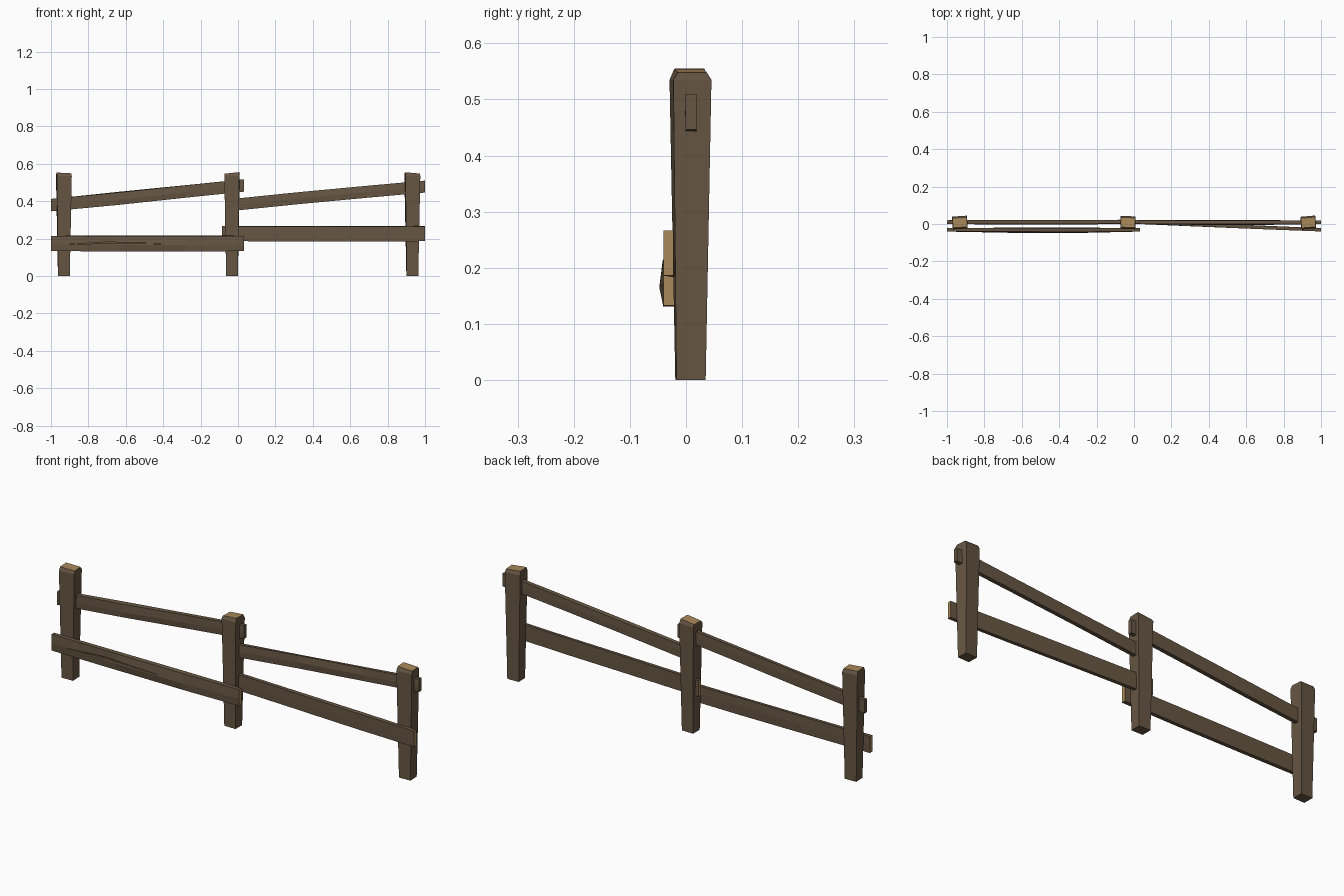
import bpy, bmesh, math, random
from mathutils import Vector

if "Cube" in bpy.data.objects:
    bpy.data.objects.remove(bpy.data.objects["Cube"])

random.seed(4)


def material(name, rgb):
    m = bpy.data.materials.new(name)
    m.diffuse_color = (*rgb, 1)
    m.use_nodes = True
    m.node_tree.nodes["Principled BSDF"].inputs["Base Color"].default_value = m.diffuse_color
    return m


BARK = material("weathered_brown", (0.135, 0.093, 0.056))
CUT = material("cut_wood_tan", (0.40, 0.25, 0.105))


def loft(name, rings, tan_caps=(False, False)):
    """Skin a list of matching rings and close both ends."""
    bm = bmesh.new()
    vs = [[bm.verts.new(p) for p in ring] for ring in rings]
    n = len(vs[0])
    for a, b in zip(vs, vs[1:]):
        for i in range(n):
            j = (i + 1) % n
            bm.faces.new((a[i], a[j], b[j], b[i]))
    for ring, tan in zip((vs[0], vs[-1]), tan_caps):
        bm.faces.new(ring).material_index = int(tan)
    bmesh.ops.recalc_face_normals(bm, faces=bm.faces)
    me = bpy.data.meshes.new(name)
    bm.to_mesh(me)
    bm.free()
    me.materials.append(BARK)
    me.materials.append(CUT)
    ob = bpy.data.objects.new(name, me)
    bpy.context.collection.objects.link(ob)
    return ob


# posts: tapered square timber, a little twisted, bevelled at the head
def post(name, x, twist, slope):
    rings = []
    # z, half width, half depth, centre y
    for z, w, d, cy in ((0, .031, .026, .008), (.535, .040, .034, .008),
                        (.551, .038, .026, .008)):
        a = math.radians(twist) * (1 if z else .4)
        ring = []
        for sx, sy in ((-1, -1), (1, -1), (1, 1), (-1, 1)):
            px, py = sx * w, sy * d
            dz = slope * sx if z > .54 else 0
            ring.append((x + px * math.cos(a) - py * math.sin(a),
                         cy + px * math.sin(a) + py * math.cos(a), z + dz))
        rings.append(ring)
    loft(name, rings, (False, True))


post("left_post", -.931, 4, -.002)
post("middle_post", -.032, -2, .004)
post("right_post", .932, 5, -.003)


# rails: slightly uneven planks with a ridge along the front
def rail(name, start, end, height, thick, bulge, tan):
    rings = []
    a, b = Vector(start), Vector(end)
    for t in (0, .35, .7, 1):
        c = a.lerp(b, t)
        mid = 0 < t < 1
        j = random.uniform(-.003, .003) if mid else 0
        h, d = height / 2, thick / 2
        ridge = bulge if mid else 0
        rings.append([(c.x, c.y - d, c.z - h + j),
                      (c.x, c.y - d - ridge, c.z - .1 * h + 2 * j),
                      (c.x, c.y - d + j / 2, c.z + h + j),
                      (c.x, c.y + d, c.z + h - j / 2),
                      (c.x, c.y + d + ridge * .3, c.z - j),
                      (c.x, c.y + d, c.z - h + j)])
    return loft(name, rings, (tan, tan))


low_left = rail("lower_left_rail", (-1, -.031, .174), (.033, -.031, .174),
                .082, .019, .007, True)
rail("lower_right_rail", (-.085, .014, .226), (1, -.031, .226), .080, .018, .001, True)
rail("upper_left_rail", (-1, .010, .379), (.032, .012, .484), .066, .020, .004, False)
rail("upper_right_rail", (-.03, .010, .380), (1, .009, .478), .064, .020, .004, False)

# long split in the front of the lower left rail
crack = loft("split_cutter", [[(-.93, y, .168), (-.70, y, .182), (-.37, y, .171),
                               (-.66, y, .176)] for y in (-.07, -.034)])
crack.hide_render = True
crack.hide_set(True)
cut = low_left.modifiers.new("split", 'BOOLEAN')
cut.operation = 'DIFFERENCE'
cut.solver = 'EXACT'
cut.object = crack
